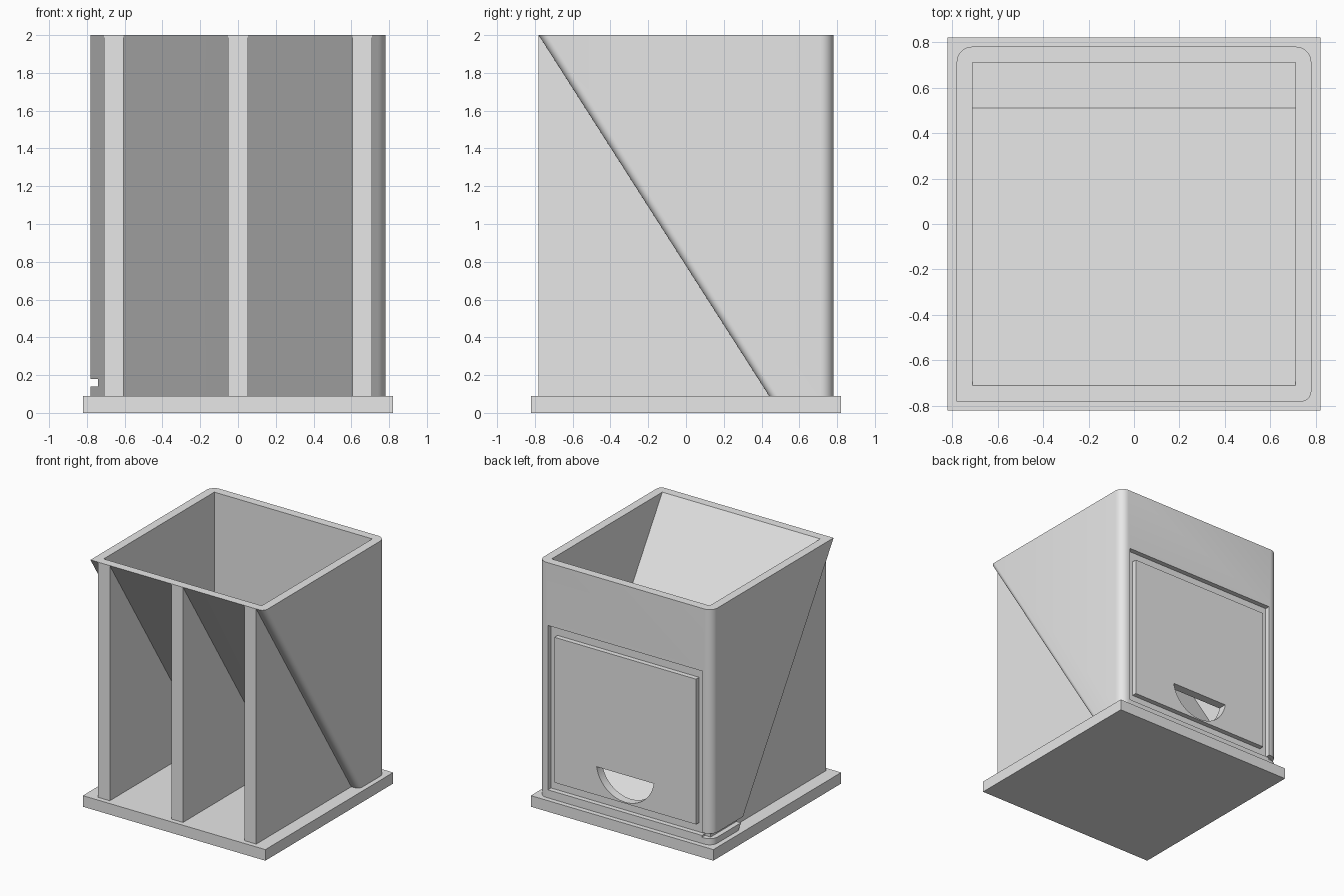
import bpy, bmesh, math

cube = bpy.data.objects.get("Cube")
if cube:
    bpy.data.objects.remove(cube, do_unlink=True)

grey = bpy.data.materials.new("plain grey")
grey.use_nodes = True
grey.diffuse_color = (0.8, 0.8, 0.8, 1)
grey.node_tree.nodes["Principled BSDF"].inputs["Base Color"].default_value = (0.8, 0.8, 0.8, 1)

FLOOR, TOP, HALF, INNER = 0.09, 2.0, 0.78, 0.71
RUN = 1.22 / (TOP - FLOOR)


def slope_y(z, front):
    """Depth of the sloping wall at height z, from its front top edge."""
    return front + (TOP - z) * RUN


def extrude(name, points, vector, bevels=()):
    """Solid from a closed outline; bevels = (edge test, radius) pairs."""
    bm = bmesh.new()
    face = bm.faces.new([bm.verts.new(p) for p in points])
    new = bmesh.ops.extrude_face_region(bm, geom=[face])["geom"]
    bmesh.ops.translate(bm, vec=vector, verts=[v for v in new if isinstance(v, bmesh.types.BMVert)])
    bmesh.ops.recalc_face_normals(bm, faces=bm.faces)
    for test, radius in bevels:
        edges = [e for e in bm.edges if all(test(v.co) for v in e.verts)]
        bmesh.ops.bevel(bm, geom=edges, offset=radius, segments=8, profile=0.5, affect='EDGES')
    mesh = bpy.data.meshes.new(name)
    bm.to_mesh(mesh)
    bm.free()
    mesh.materials.append(grey)
    obj = bpy.data.objects.new(name, mesh)
    bpy.context.collection.objects.link(obj)
    return obj


def prism(name, outline, x0, x1, bevels=()):
    return extrude(name, [(x0, y, z) for y, z in outline], (x1 - x0, 0, 0), bevels)


def box(name, x0, x1, y0, y1, z0, z1):
    return prism(name, [(y0, z0), (y1, z0), (y1, z1), (y0, z1)], x0, x1)


def cut(target, cutters):
    bpy.context.view_layer.objects.active = target
    for cutter in cutters:
        mod = target.modifiers.new("cut", 'BOOLEAN')
        mod.operation, mod.solver, mod.object = 'DIFFERENCE', 'EXACT', cutter
        bpy.ops.object.modifier_apply(modifier=mod.name)


# Base plate
box("base_plate", -0.82, 0.82, -0.82, 0.82, 0, FLOOR)

# Hopper body with rounded back corners and one rounded slope edge
def on_slope(co):
    return co.x > HALF - 0.001 and abs(co.y - slope_y(co.z, -HALF)) < 0.001


body = prism("hopper_body",
             [(-HALF, TOP), (HALF, TOP), (HALF, FLOOR), (slope_y(FLOOR, -HALF), FLOOR)],
             -HALF, HALF,
             [(on_slope, 0.04)])
bm = bmesh.new()
bm.from_mesh(body.data)
corners = [e for e in bm.edges
           if all(v.co.y > HALF - 0.001 and abs(v.co.x) > HALF - 0.001 for v in e.verts)
           and e.verts[0].co.x * e.verts[1].co.x > 0]
bmesh.ops.bevel(bm, geom=corners, offset=0.07, segments=8, profile=0.5, affect='EDGES')
bm.to_mesh(body.data)
bm.free()

# Cutters: cavity, door recess, slide groove around one corner
low, high = FLOOR - 0.05, TOP + 0.05
cavity = prism("cavity_cutter",
               [(slope_y(high, -INNER), high), (INNER, high), (INNER, low), (slope_y(low, -INNER), low)],
               -INNER, INNER)
recess = box("recess_cutter", -0.695, 0.695, 0.74, 0.9, 0.155, 1.49)
side_groove = box("side_groove_cutter", -0.9, -0.74, 0.2, 0.9, 0.14, 0.18)
back_groove = box("back_groove_cutter", -0.9, -0.69, 0.74, 0.95, 0.14, 0.18)

# Half-round finger opening
radius, centre, flat = 0.26, 0.5, 0.46
start = math.asin((centre - flat) / radius)
angles = [start + (math.pi - 2 * start) * i / 32 for i in range(33)]
opening = extrude("opening_cutter",
                  [(radius * math.cos(a), 0.6, centre - radius * math.sin(a)) for a in angles],
                  (0, 0.4, 0))

# Door panel, flush with the back
door = box("door_panel", -0.636, 0.636, 0.74, HALF, 0.23, 1.41)

cut(body, [cavity, recess, side_groove, back_groove, opening])
cut(door, [opening])
for helper in (cavity, recess, side_groove, back_groove, opening):
    bpy.data.objects.remove(helper, do_unlink=True)

# Support ribs under the slope
for name, x in (("right_rib", -0.658), ("middle_rib", 0), ("left_rib", 0.658)):
    prism(name, [(-HALF, FLOOR), (slope_y(FLOOR, -HALF), FLOOR), (-HALF, TOP)], x - 0.052, x + 0.052)

# Smooth the rounded edges, keep the rest sharp
bpy.ops.object.select_all(action='DESELECT')
for obj in (body, door):
    obj.select_set(True)
bpy.context.view_layer.objects.active = body
bpy.ops.object.shade_smooth_by_angle(angle=math.radians(30))
